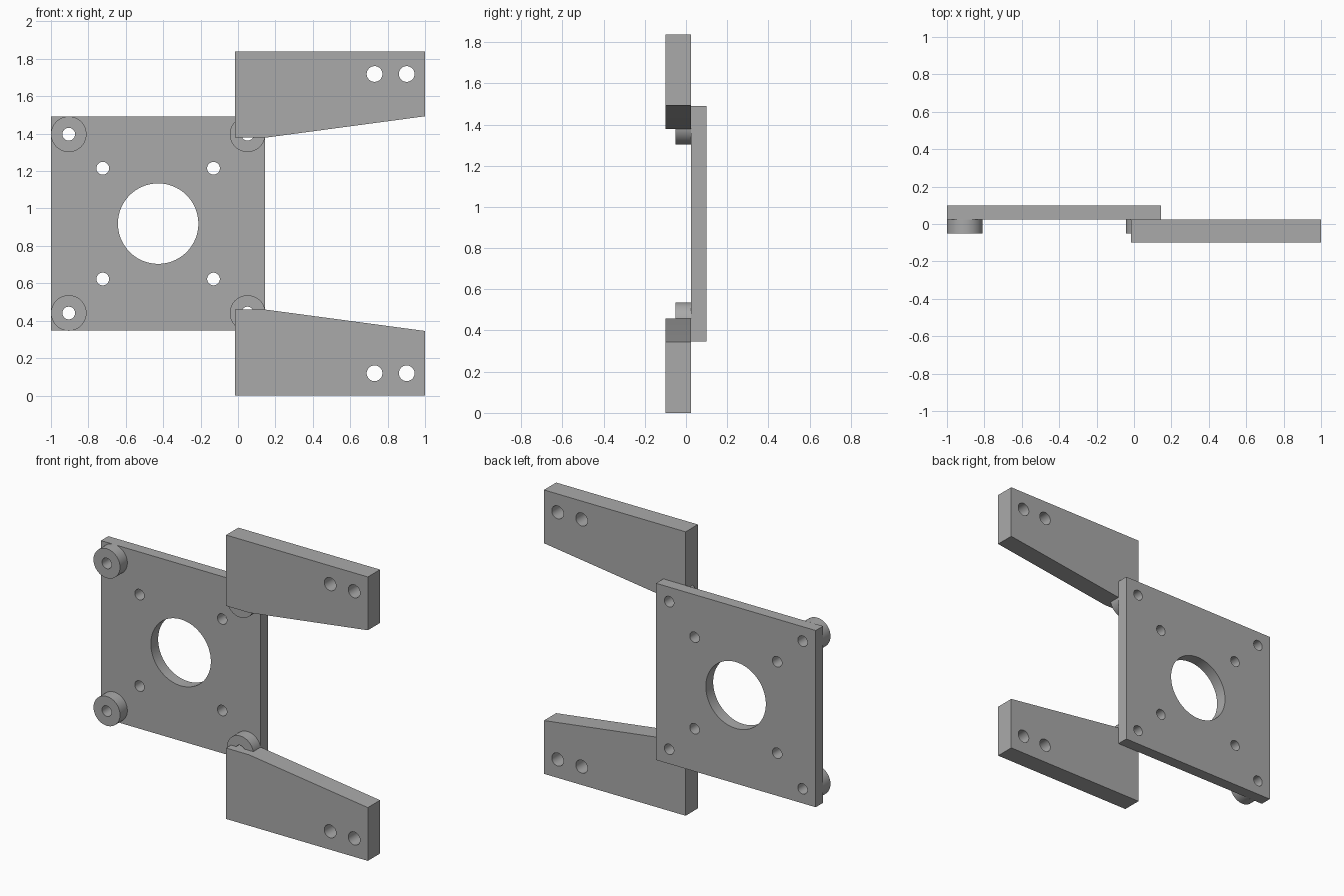
import bpy
import bmesh
from math import cos, sin, tau, radians

if "Cube" in bpy.data.objects:
    bpy.data.objects.remove(bpy.data.objects["Cube"])

grey = bpy.data.materials.new("plain_grey")
grey.use_nodes = True
grey.diffuse_color = (0.4, 0.4, 0.4, 1)
grey.node_tree.nodes["Principled BSDF"].inputs["Base Color"].default_value = (0.4, 0.4, 0.4, 1)

MID_X, MID_Z = -0.427, 0.919    # centre of the mounting plate


def circle(x, z, r, n=48):
    return [(x + r * cos(tau * i / n), z + r * sin(tau * i / n)) for i in range(n)]


def slab(name, outline, holes, y_front, y_back):
    """Extrude an x-z outline with holes along y."""
    bm = bmesh.new()
    edges = []
    for loop in [outline] + holes:
        vs = [bm.verts.new((x, y_front, z)) for x, z in loop]
        edges += [bm.edges.new((vs[i - 1], v)) for i, v in enumerate(vs)]
    bmesh.ops.triangle_fill(bm, use_beauty=True, edges=edges)
    grown = bmesh.ops.extrude_face_region(bm, geom=bm.faces[:], use_keep_orig=True)
    verts = [g for g in grown["geom"] if isinstance(g, bmesh.types.BMVert)]
    bmesh.ops.translate(bm, vec=(0, y_back - y_front, 0), verts=verts)
    bmesh.ops.recalc_face_normals(bm, faces=bm.faces[:])
    mesh = bpy.data.meshes.new(name)
    bm.to_mesh(mesh)
    bm.free()
    mesh.materials.append(grey)
    obj = bpy.data.objects.new(name, mesh)
    bpy.context.collection.objects.link(obj)
    bpy.ops.object.select_all(action="DESELECT")
    obj.select_set(True)
    bpy.context.view_layer.objects.active = obj
    bpy.ops.object.shade_smooth_by_angle(angle=radians(30))
    return obj


def four(dx, dz):
    return [(MID_X + sx * dx, MID_Z + sz * dz) for sx in (-1, 1) for sz in (-1, 1)]


# Square mounting plate with a central bore, bolt holes and corner holes
HALF = 0.572
corners = four(0.478, 0.478)
plate = [(MID_X + sx * HALF, MID_Z + sz * HALF)
         for sx, sz in ((-1, -1), (1, -1), (1, 1), (-1, 1))]
bores = [circle(MID_X, MID_Z, 0.215, 96)]
bores += [circle(x, z, 0.034) for x, z in four(0.296, 0.296) + corners]
slab("mounting_plate", plate, bores, 0.025, 0.10)

# Round spacers on the front of each corner
for (x, z), label in zip(corners, ("lower_right", "upper_right", "lower_left", "upper_left")):
    slab("spacer_" + label, circle(x, z, 0.095, 64), [circle(x, z, 0.034)], -0.05, 0.025)

# Tapered arms, mirrored about the plate's middle height
arm = [(-0.015, 0), (1, 0), (1, 0.345), (0.15, 0.459), (-0.015, 0.459)]
arm_holes = [circle(x, 0.119, 0.042) for x in (0.73, 0.902)]


def flip(loop):
    return [(x, 2 * MID_Z - z) for x, z in loop]


slab("lower_arm", arm, arm_holes, -0.10, 0.025)
slab("upper_arm", flip(arm), [flip(h) for h in arm_holes], -0.10, 0.025)
